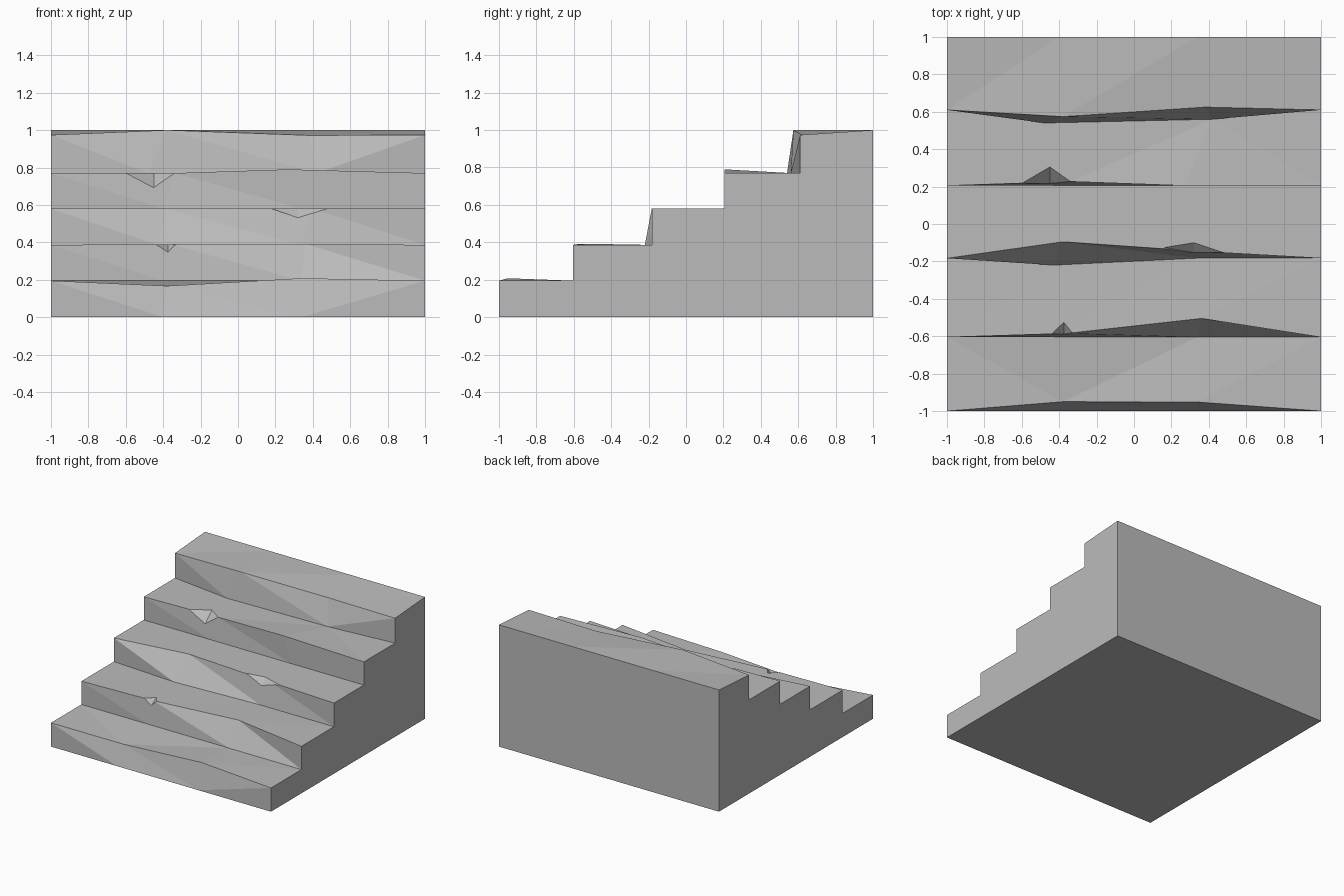
import bpy, bmesh
from mathutils import Vector

cube = bpy.data.objects.get("Cube")
if cube:
    bpy.data.objects.remove(cube)

stone = bpy.data.materials.new("stone_grey")
stone.use_nodes = True
GREY = (0.5, 0.5, 0.5, 1)
stone.diffuse_color = GREY
stone.node_tree.nodes["Principled BSDF"].inputs["Base Color"].default_value = GREY


def make_object(name, bm):
    bmesh.ops.recalc_face_normals(bm, faces=bm.faces)
    mesh = bpy.data.meshes.new(name)
    bm.to_mesh(mesh)
    bm.free()
    mesh.materials.append(stone)
    obj = bpy.data.objects.new(name, mesh)
    bpy.context.collection.objects.link(obj)
    return obj


def edge_row(y, z, left=(-0.4, 0, 0), right=(0.34, 0, 0)):
    """Four points across the stair; the inner two have an x and a y, z wear offset."""
    points = [(-1, y, z)]
    points += [(x, y + dy, z + dz) for x, dy, dz in (left, right)]
    return points + [(1, y, z)]


# Worn foot and nose of every riser, from the lowest step to the back
rows = [
    edge_row(-1, 0),
    edge_row(-1, 0.195, (-0.38, 0.05, -0.028), (0.34, 0.048, 0.013)),
    edge_row(-0.605, 0.195),
    edge_row(-0.605, 0.386, (-0.36, 0.02, 0.004), (0.36, 0.1, 0.006)),
    edge_row(-0.183, 0.386, (-0.43, -0.037, 0), (0.33, 0, 0)),
    edge_row(-0.183, 0.58, (-0.38, 0.088, 0), (0.4, 0.034, 0)),
    edge_row(0.205, 0.58),
    edge_row(0.205, 0.77, (-0.34, 0.022, 0), (0.27, 0, 0.02)),
    edge_row(0.61, 0.77, (-0.48, -0.07, 0), (0.42, -0.05, 0)),
    edge_row(0.61, 0.974, (-0.38, -0.036, 0.026), (0.38, 0.015, -0.002)),
    edge_row(1, 1),
    edge_row(1, 0),
]

# Solid stair block lofted through the rows
bm = bmesh.new()
grid = [[bm.verts.new(p) for p in row] for row in rows]
for a, b in zip(grid, grid[1:] + grid[:1]):
    for i in range(3):
        bm.faces.new((a[i], a[i + 1], b[i + 1], b[i]))
for side in (0, -1):
    bm.faces.new([row[side] for row in grid])
bmesh.ops.triangulate(bm, faces=[f for f in bm.faces if len(f.verts) == 4])
stair = make_object("stair_block", bm)

# V-shaped chips in the noses: left end, right end, depth in tread, depth in riser
chips = {
    "lower": [(-0.44, -0.587, 0.389), (-0.33, -0.582, 0.39),
              (-0.375, -0.525, 0.389), (-0.375, -0.588, 0.345)],
    "middle": [(0.16, -0.126, 0.58), (0.48, -0.153, 0.58),
               (0.32, -0.1, 0.58), (0.32, -0.152, 0.53)],
    "upper": [(-0.6, 0.217, 0.77), (-0.34, 0.227, 0.77),
              (-0.45, 0.305, 0.77), (-0.45, 0.217, 0.69)],
}
for name, points in chips.items():
    bm = bmesh.new()
    apex = (Vector(points[0]) + Vector(points[1])) / 2 + Vector((0, -0.15, 0.15))
    verts = [bm.verts.new(p) for p in points + [apex]]
    bmesh.ops.convex_hull(bm, input=verts)
    cutter = make_object(name + "_chip_cutter", bm)
    cutter.hide_render = True
    cutter.hide_set(True)
    cut = stair.modifiers.new(name + "_chip", 'BOOLEAN')
    cut.operation = 'DIFFERENCE'
    cut.solver = 'EXACT'
    cut.object = cutter
